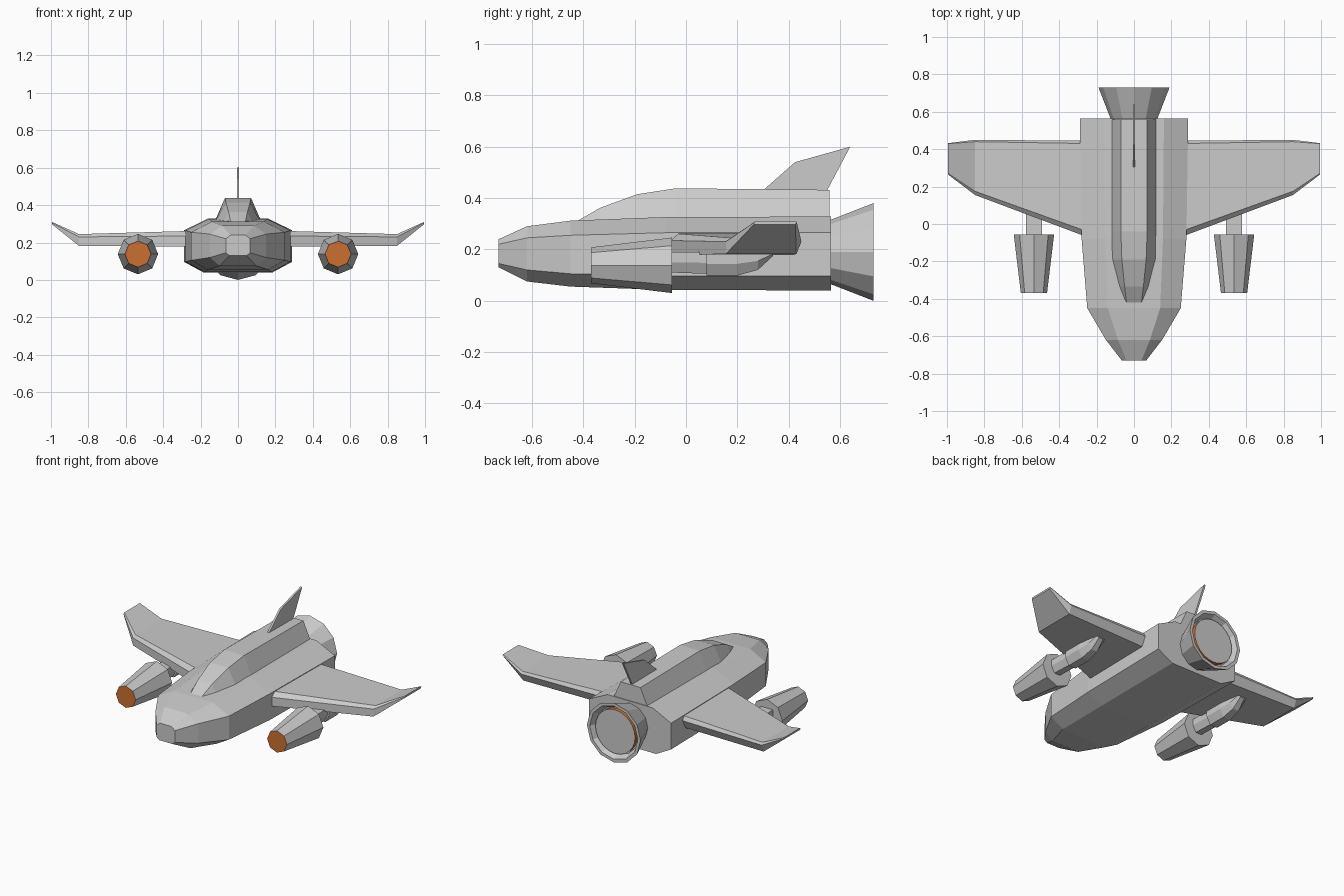
import bpy, bmesh, math
from mathutils import Matrix

if "Cube" in bpy.data.objects:
    bpy.data.objects.remove(bpy.data.objects["Cube"], do_unlink=True)


def material(name, rgb):
    m = bpy.data.materials.new(name)
    m.use_nodes = True
    m.diffuse_color = (*rgb, 1)
    m.node_tree.nodes["Principled BSDF"].inputs["Base Color"].default_value = (*rgb, 1)
    return m


GREY = material("hull grey", (0.6, 0.6, 0.6))
ORANGE = material("glow orange", (0.6, 0.16, 0.03))


def loft(name, rings, mirror=False, paint=None):
    """Skin a list of point rings, cap both ends; paint(face) picks orange faces."""
    bm = bmesh.new()
    loops = [[bm.verts.new(p) for p in ring] for ring in rings]
    n = len(loops[0])
    for a, b in zip(loops, loops[1:]):
        for i in range(n):
            j = (i + 1) % n
            bm.faces.new((a[i], a[j], b[j], b[i]))
    bm.faces.new(loops[0])
    bm.faces.new(loops[-1])
    if mirror:
        copy = bmesh.ops.duplicate(bm, geom=bm.verts[:] + bm.edges[:] + bm.faces[:])["geom"]
        bmesh.ops.scale(bm, vec=(-1, 1, 1),
                        verts=[v for v in copy if isinstance(v, bmesh.types.BMVert)])
    bmesh.ops.recalc_face_normals(bm, faces=bm.faces)
    if paint:
        for f in bm.faces:
            f.material_index = int(paint(f))
    mesh = bpy.data.meshes.new(name)
    bm.to_mesh(mesh)
    bm.free()
    mesh.materials.append(GREY)
    mesh.materials.append(ORANGE)
    obj = bpy.data.objects.new(name, mesh)
    bpy.context.collection.objects.link(obj)
    return obj


def symmetric(y, half):
    """Ring from right-half (x, z) points listed top to bottom."""
    return [(x, y, z) for x, z in half] + [(-x, y, z) for x, z in reversed(half)]


def circle(y, r, n, x=0, z=0.19):
    return [(x + r * math.sin(math.tau * i / n), y, z + r * math.cos(math.tau * i / n))
            for i in range(n)]


# Fuselage: eight-sided sections from nose to tail
# y, half width, roof half width, roof, shoulder, lower side, floor
hull = [(-0.73, 0.065, 0.04, 0.24, 0.22, 0.145, 0.13),
        (-0.62, 0.15, 0.085, 0.29, 0.245, 0.12, 0.075),
        (-0.45, 0.25, 0.14, 0.312, 0.255, 0.105, 0.055),
        (-0.08, 0.28, 0.155, 0.326, 0.265, 0.097, 0.042),
        (0.565, 0.29, 0.16, 0.328, 0.265, 0.097, 0.04)]
loft("fuselage", [symmetric(y, [(t, zt), (w, zs), (w, zl), (t * 1.15, zb)])
                  for y, w, t, zt, zs, zl, zb in hull])

# Raised cabin spine: y, top half width, base half width, top
spine = [(-0.42, 0.04, 0.05, 0.313), (-0.335, 0.05, 0.085, 0.362),
         (-0.19, 0.065, 0.125, 0.415), (-0.04, 0.07, 0.13, 0.438),
         (0.56, 0.07, 0.13, 0.432)]
loft("cabin_spine", [symmetric(y, [(t, z), (b, 0.30)]) for y, t, b, z in spine])

# Tail fin
fin = [(0.30, 0.43), (0.425, 0.54), (0.64, 0.60), (0.55, 0.43)]
loft("tail_fin", [[(x, y, z) for y, z in fin] for x in (-0.006, 0.006)])

# Wings with upturned tips: x, leading y, trailing y, bottom, nose line, top, bevel
wing = [(0.25, -0.07, 0.445, 0.178, 0.235, 0.262, 0.03),
        (0.85, 0.155, 0.45, 0.182, 0.23, 0.245, 0.02),
        (0.995, 0.265, 0.432, 0.298, 0.305, 0.31, 0.006)]
loft("wings", [[(x, a, lo), (x, a, mid), (x, a + e, hi), (x, b - e / 2, hi),
                (x, b, mid), (x, b - e, lo)]
               for x, a, b, lo, mid, hi, e in wing], mirror=True)

# Engine pods with orange front discs
loft("engine_pods", [circle(y, r, 8, 0.535, 0.138) for y, r in ((-0.37, 0.07), (-0.055, 0.108))],
     mirror=True, paint=lambda f: f.normal.y < -0.9)

# Pylons joining pods to wings: y, half width, bottom
pylon = [(-0.06, 0.042, 0.11), (0.08, 0.042, 0.105), (0.08, 0.052, 0.098),
         (0.20, 0.052, 0.098), (0.28, 0.042, 0.12), (0.34, 0.03, 0.175)]
loft("pylons", [[(0.535 + sx * w, y, z) for sx, z in
                 ((-1, 0.19), (1, 0.19), (1, (lo + 0.19) / 2), (0.5, lo), (-0.5, lo), (-1, (lo + 0.19) / 2))]
                for y, w, lo in pylon], mirror=True)

# Rear nozzle bell with a hollow rim
loft("nozzle", [circle(y, r, 12) for y, r in
                ((0.55, 0.12), (0.73, 0.19), (0.73, 0.17), (0.69, 0.15))])

# Nozzle plug: orange wall, grey cap
loft("nozzle_plug", [circle(y, 0.14, 24) for y in (0.68, 0.715)],
     paint=lambda f: abs(f.normal.y) < 0.5)
